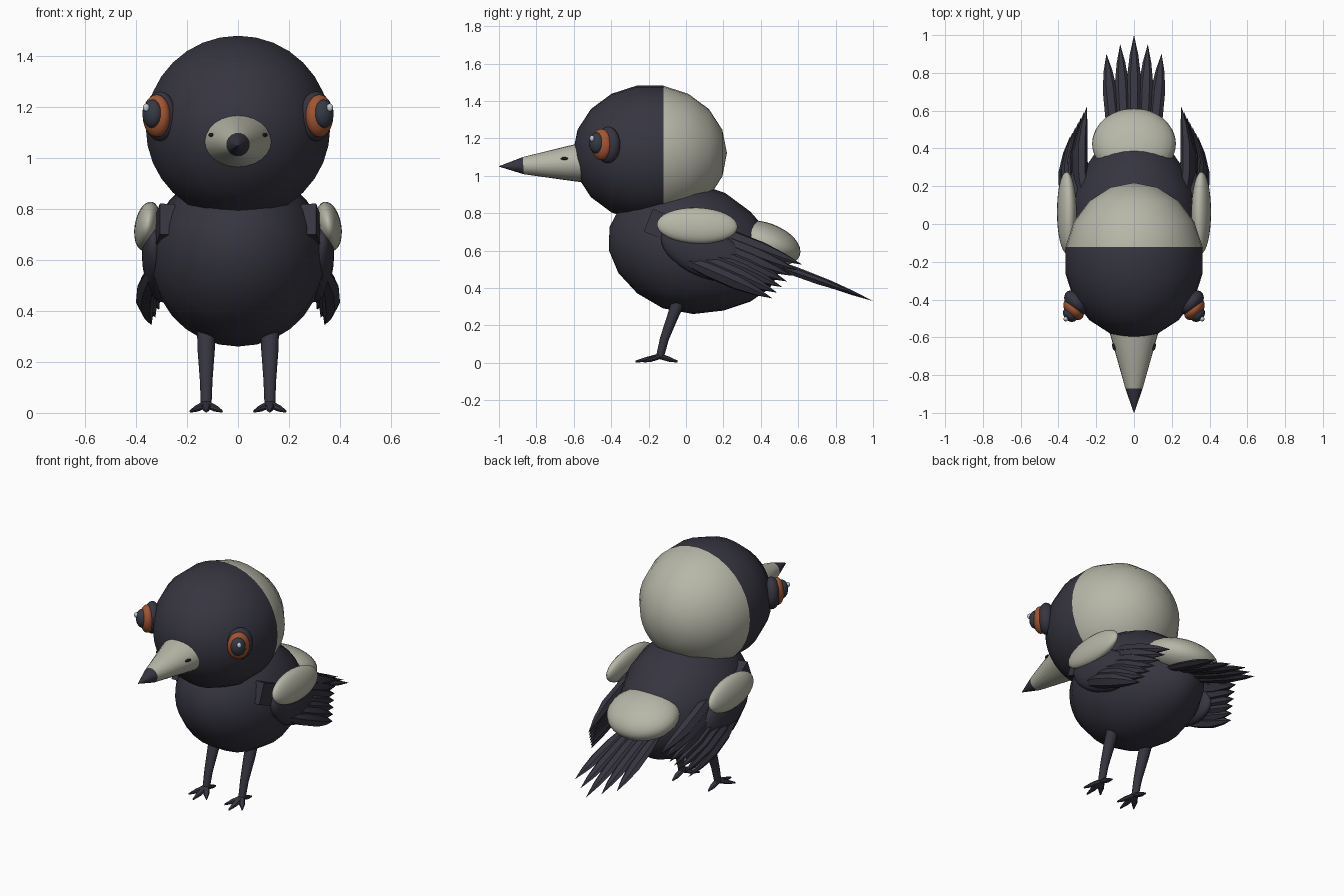
import bpy, bmesh, math
from mathutils import Vector, Matrix

if "Cube" in bpy.data.objects:
    bpy.data.objects.remove(bpy.data.objects["Cube"])


def material(name, rgb):
    m = bpy.data.materials.new(name)
    m.use_nodes = True
    m.diffuse_color = (*rgb, 1)
    m.node_tree.nodes["Principled BSDF"].inputs["Base Color"].default_value = (*rgb, 1)
    return m


DARK = material("dark plumage", (0.037, 0.036, 0.052))
CREAM = material("cream", (0.47, 0.47, 0.39))
ORANGE = material("orange iris", (0.36, 0.09, 0.03))
SLATE = material("slate pupil", (0.034, 0.042, 0.06))
BLACK = material("nostril black", (0.012, 0.012, 0.015))
GLINT = material("eye glint", (0.55, 0.62, 0.66))


def finish(name, bm, mats, rule=None):
    """Smooth the faces, keep hard edges and colour faces by a rule."""
    bmesh.ops.recalc_face_normals(bm, faces=bm.faces)
    for f in bm.faces:
        f.smooth = True
        if rule:
            f.material_index = int(rule(f.calc_center_median()))
    for e in bm.edges:
        e.smooth = e.calc_face_angle(0) < 0.75
    me = bpy.data.meshes.new(name)
    bm.to_mesh(me)
    bm.free()
    for m in mats:
        me.materials.append(m)
    ob = bpy.data.objects.new(name, me)
    bpy.context.collection.objects.link(ob)
    return ob


def ball(name, centre, semi, mats, rot=Matrix(), seg=24, rings=16, rule=None, taper=0):
    """Ellipsoid with poles along its own y axis, narrowed to the rear by taper."""
    bm = bmesh.new()
    bmesh.ops.create_uvsphere(bm, u_segments=seg, v_segments=rings, radius=1)
    bm.transform(Matrix.Rotation(math.pi / 2, 4, "X"))
    for v in bm.verts:
        k = 1 - taper * max(v.co.y, 0)
        v.co = (v.co.x * k, v.co.y, v.co.z * k)
    bm.transform(Matrix.Translation(centre) @ rot @ Matrix.Diagonal((*semi, 1)))
    return finish(name, bm, mats, rule)


def loft(name, points, radii, mats, across=(1, 0, 0), sides=8, rule=None):
    """Elliptical tube along a path; radii are (across, thickness) pairs."""
    bm = bmesh.new()
    points = [Vector(p) for p in points]
    d = (points[-1] - points[0]).normalized()
    u = Vector(across)
    u = (u - d * u.dot(d)).normalized()
    v = d.cross(u)
    loops = []
    for p, (a, b) in zip(points, radii):
        ring = [i * 2 * math.pi / sides for i in range(sides)]
        loops.append([bm.verts.new(p + u * a * math.cos(t) + v * b * math.sin(t)) for t in ring])
    for lo, hi in zip(loops, loops[1:]):
        for i in range(sides):
            j = (i + 1) % sides
            bm.faces.new((lo[i], lo[j], hi[j], hi[i]))
    bm.faces.new(loops[0])
    bm.faces.new(loops[-1])
    bmesh.ops.remove_doubles(bm, verts=bm.verts, dist=0.0005)
    return finish(name, bm, mats, rule)


def feather(name, root, tip, width, thick, across, bow=0):
    """Pointed blade from root to tip, bowed sideways by the given amount."""
    root, tip = Vector(root), Vector(tip)
    steps = (0, 0.3, 0.6, 0.82, 1)
    sizes = (0.6, 1, 1, 0.6, 0.01)
    path = [root.lerp(tip, t) + Vector((bow * math.sin(math.pi * t), 0, 0)) for t in steps]
    loft(name, path, [(width * s, thick * s) for s in sizes], [DARK], across, 6)


def tilt(deg, axis="X"):
    return Matrix.Rotation(math.radians(deg), 4, axis)


# Head with cream back, and the leaning body
ball("head", (0, -0.193, 1.121), (0.368, 0.412, 0.366), [DARK, CREAM], seg=32, rings=9,
     rule=lambda c: c.y > -0.12)
ball("body", (0, 0.045, 0.605), (0.35, 0.47, 0.352), [DARK], tilt(-15), seg=28, rings=9, taper=0.2)
ball("rump_patch", (0, 0.425, 0.64), (0.222, 0.195, 0.108), [CREAM], tilt(-20))

# Beak with a dark tip
loft("beak", [(0, -0.5, 1.073), (0, -0.6, 1.068), (0, -0.87, 1.054), (0, -1, 1.05)],
     [(0.15, 0.115), (0.122, 0.098), (0.046, 0.046), (0.001, 0.001)],
     [CREAM, DARK], sides=24, rule=lambda c: c.y < -0.87)

# Tail fan
for i in range(-2, 3):
    k = abs(i)
    feather(f"tail_feather_{i + 3}", (i * 0.05, 0.42, 0.56 - k * 0.01),
            (i * 0.073, 1 - k * 0.05, 0.33 + k * 0.02), 0.038, 0.022, (1, 0, 0))

for side, s in (("left", 1), ("right", -1)):
    # Eye: layered discs facing out and forward
    face = tilt(s * 47, "Z")
    for part, x, y, z, r, t, m in (
            ("eye_rim", 0.306, -0.417, 1.165, 0.098, 0.05, DARK),
            ("iris", 0.32, -0.452, 1.167, 0.084, 0.042, ORANGE),
            ("pupil", 0.336, -0.478, 1.175, 0.056, 0.036, SLATE),
            ("glint", 0.36, -0.502, 1.199, 0.016, 0.014, GLINT)):
        ball(f"{side}_{part}", (s * x, y, z), (r * 0.78, t, r), [m], face)

    ball(f"{side}_nostril", (s * 0.106, -0.65, 1.092), (0.009, 0.021, 0.008), [BLACK], tilt(-s * 15, "Z"), 12, 8)

    # Wing: shoulder plate, cream shoulder, wing base and fanned feathers
    bm = bmesh.new()
    bmesh.ops.create_cube(bm, size=1)
    bm.transform(Matrix.Translation((s * 0.298, -0.06, 0.705)) @ tilt(-22)
                 @ tilt(-s * 8, "Z") @ Matrix.Diagonal((0.06, 0.3, 0.13, 1)))
    finish(f"{side}_shoulder_plate", bm, [DARK])
    ball(f"{side}_shoulder_patch", (s * 0.356, 0.06, 0.733), (0.05, 0.216, 0.098),
         [CREAM], tilt(-s * 10, "Y") @ tilt(-2))
    ball(f"{side}_wing", (s * 0.312, 0.1, 0.59), (0.062, 0.25, 0.13),
         [DARK], tilt(-24) @ tilt(s * 5, "Z"))
    for i in range(7):
        t = i / 6
        root = (s * (0.255 + 0.08 * t), 0.08 - 0.1 * t, 0.735 - 0.18 * t)
        tip = (s * (0.25 + 0.09 * t), 0.62 - 0.16 * t, 0.525 - 0.18 * t)
        feather(f"{side}_wing_feather_{i + 1}", root, tip, 0.042, 0.032,
                (s * (t - 0.5), 0, 1), s * 0.03)

    # Leg and four toes
    x = s * 0.125
    loft(f"{side}_leg", [(x, -0.04, 0.33), (x, -0.07, 0.25), (x, -0.115, 0.13), (x, -0.14, 0.03)],
         [(0.036, 0.036), (0.034, 0.03), (0.025, 0.024), (0.021, 0.021)], [DARK], sides=12)
    for i, (dx, y) in enumerate(((0, -0.27), (-0.062, -0.225), (0.062, -0.225), (0, -0.045))):
        start, end = Vector((x, -0.14, 0.035)), Vector((x + dx, y, 0.006))
        mid = start.lerp(end, 0.55)
        mid.z = 0.018
        loft(f"{side}_toe_{i + 1}", [start, mid, end],
             [(0.018, 0.015), (0.017, 0.013), (0.004, 0.005)], [DARK],
             (end - start).cross(Vector((0, 0, 1))), 8)
